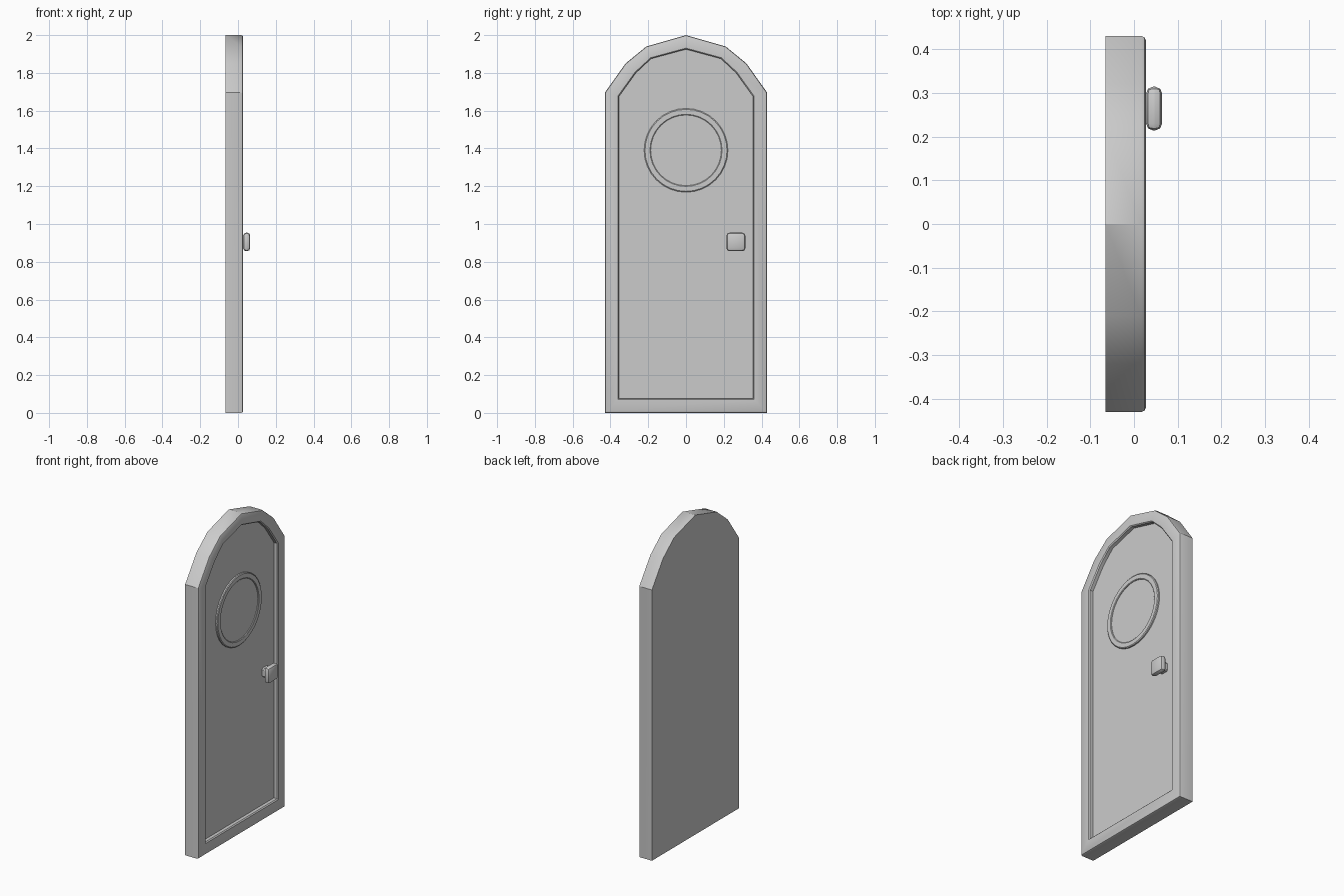
import bpy, bmesh, math

if "Cube" in bpy.data.objects:
    bpy.data.objects.remove(bpy.data.objects["Cube"])


def finish(bm, name, angle=30):
    bmesh.ops.recalc_face_normals(bm, faces=bm.faces)
    me = bpy.data.meshes.new(name)
    bm.to_mesh(me)
    bm.free()
    ob = bpy.data.objects.new(name, me)
    bpy.context.collection.objects.link(ob)
    bpy.ops.object.select_all(action='DESELECT')
    bpy.context.view_layer.objects.active = ob
    ob.select_set(True)
    bpy.ops.object.shade_smooth_by_angle(angle=math.radians(angle))
    return ob


def loft(loops, name, closed=False, angle=30):
    """Skin a list of equal-length point loops, capping the ends or closing the tube."""
    bm = bmesh.new()
    rows = [[bm.verts.new(p) for p in loop] for loop in loops]
    n = len(rows[0])
    pairs = list(zip(rows, rows[1:]))
    if closed:
        pairs.append((rows[-1], rows[0]))
    else:
        bm.faces.new(rows[0])
        bm.faces.new(rows[-1])
    for a, b in pairs:
        for i in range(n):
            j = (i + 1) % n
            bm.faces.new((a[i], a[j], b[j], b[i]))
    return finish(bm, name, angle)


def circle(x, r, cy, cz, n=32):
    return [(x, cy + r * math.cos(2 * math.pi * i / n), cz + r * math.sin(2 * math.pi * i / n))
            for i in range(n)]


def rounded_box(name, centre, size, bevel, segments):
    bm = bmesh.new()
    bmesh.ops.create_cube(bm, size=1)
    bmesh.ops.scale(bm, vec=size, verts=bm.verts)
    if bevel:
        bmesh.ops.bevel(bm, geom=bm.edges[:], offset=bevel, segments=segments,
                        profile=0.5, affect='EDGES')
    bmesh.ops.translate(bm, vec=centre, verts=bm.verts)
    return finish(bm, name, 40)


# Arched outlines: right half, mirrored about the apex
def arch(half):
    return half + [(-y, z) for y, z in reversed(half) if y > 0]


outer = arch([(.43, 0), (.43, 1.695), (.32, 1.85), (.21, 1.94), (0, 2.0)])
inner = arch([(.355, .077), (.355, 1.675), (.265, 1.80), (.185, 1.875), (0, 1.925)])


def outline(t, x):
    return [(x, a + (c - a) * t, b + (d - b) * t) for (a, b), (c, d) in zip(outer, inner)]


# Door slab: solid back, softened raised frame, recessed panel
loft([outline(t, x) for t, x in [(0, -.065), (0, .017), (.04, .024), (.12, .027),
                                 (.92, .027), (1, .021), (1, 0)]], "door_slab")

# Round window trim and pane
WZ = 1.39
loft([circle(x, r, 0, WZ) for r, x in [(.222, -.01), (.222, .008), (.217, .012),
                                       (.191, .012), (.187, .009), (.187, -.01)]],
     "window_trim", closed=True)
loft([circle(x, .19, 0, WZ) for x in (-.01, .006)], "window_pane")

# Knob: neck and chunky rounded head
rounded_box("knob_neck", (.015, .264, .905), (.05, .055, .055), .008, 1)
rounded_box("knob_head", (.046, .264, .905), (.037, .1, .098), .016, 2)
